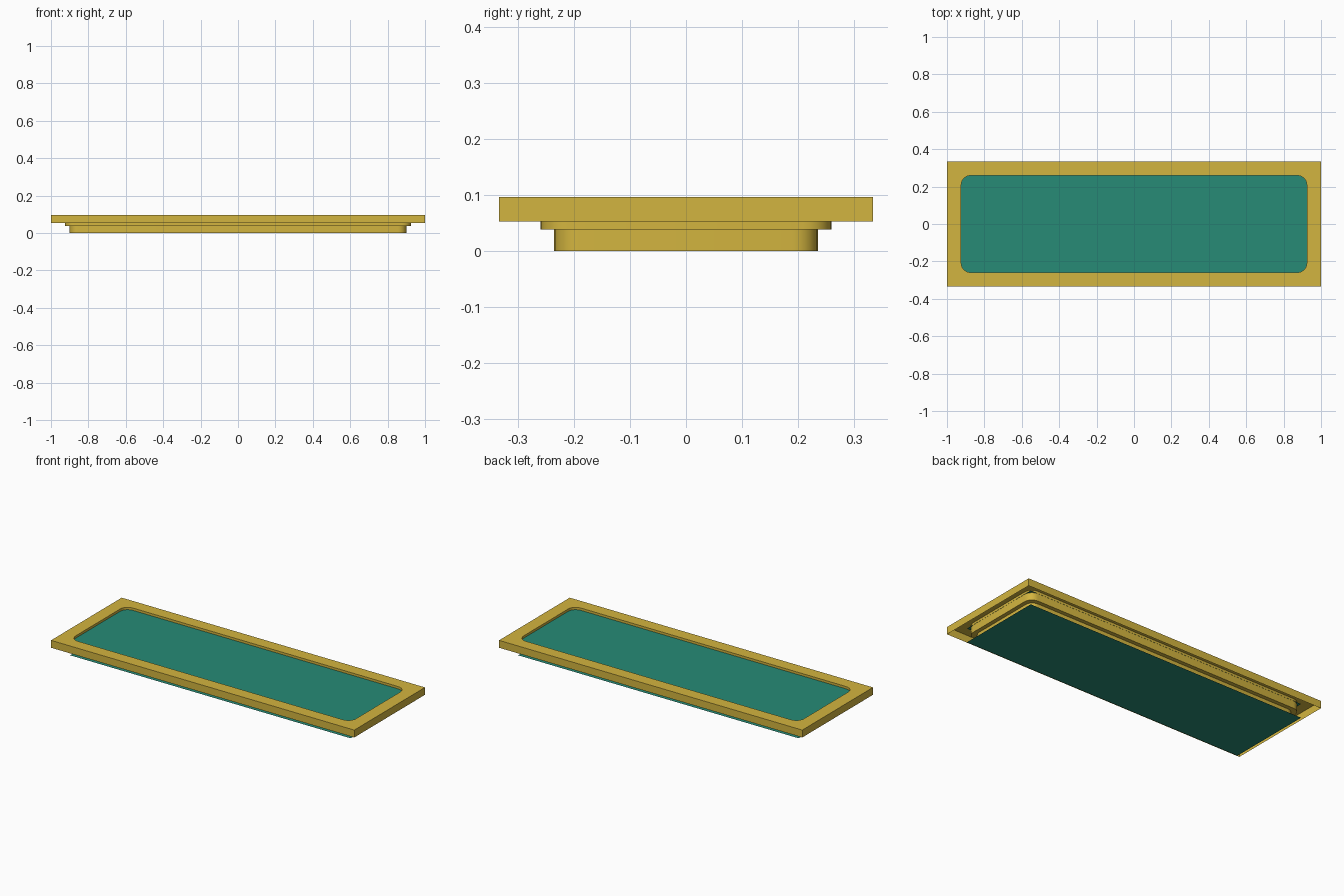
import bpy, bmesh, math

if "Cube" in bpy.data.objects:
    bpy.data.objects.remove(bpy.data.objects["Cube"])

HX, HY = 1.0, 0.333        # outer frame half sizes
OX, OY = 0.924, 0.259      # opening half sizes
WX, WY = 0.90, 0.235       # lower wall half sizes
Z_TOP, Z_SKIRT, Z_STEP = 0.097, 0.053, 0.039
SEG = 6                    # segments per rounded corner


def material(name, color):
    m = bpy.data.materials.new(name)
    m.diffuse_color = color
    m.use_nodes = True
    m.node_tree.nodes["Principled BSDF"].inputs["Base Color"].default_value = m.diffuse_color
    return m


gold = material("gold", (0.65, 0.46, 0.05, 1))
teal = material("teal", (0.02, 0.26, 0.18, 1))


def finish(bm, name, mat, smooth=False):
    mesh = bpy.data.meshes.new(name)
    bm.to_mesh(mesh)
    bm.free()
    mesh.materials.append(mat)
    ob = bpy.data.objects.new(name, mesh)
    bpy.context.collection.objects.link(ob)
    if smooth:
        bpy.ops.object.select_all(action='DESELECT')
        ob.select_set(True)
        bpy.context.view_layer.objects.active = ob
        bpy.ops.object.shade_smooth_by_angle(angle=math.radians(30))
    return ob


def rounded_loop(bm, hx, hy, r, z):
    """Counter-clockwise ring of verts, SEG + 1 per corner."""
    ring = []
    for k, (sx, sy) in enumerate([(1, 1), (-1, 1), (-1, -1), (1, -1)]):
        for i in range(SEG + 1):
            a = math.pi / 2 * (k + i / SEG)
            ring.append(bm.verts.new((sx * (hx - r) + r * math.cos(a),
                                      sy * (hy - r) + r * math.sin(a), z)))
    return ring


def rect_loop(bm, hx, hy, z):
    return [bm.verts.new((sx * hx, sy * hy, z))
            for sx, sy in [(1, 1), (-1, 1), (-1, -1), (1, -1)]]


def bridge(bm, upper, lower):
    n = len(upper)
    for i in range(n):
        j = (i + 1) % n
        bm.faces.new((upper[i], lower[i], lower[j], upper[j]))


# frame: flat top with rounded opening, open-bottomed outer skirt,
# and a stepped rim dropping from the opening
bm = bmesh.new()
outer = rect_loop(bm, HX, HY, Z_TOP)
bridge(bm, outer, rect_loop(bm, HX, HY, Z_SKIRT))
rings = [rounded_loop(bm, OX, OY, 0.05, Z_TOP),
         rounded_loop(bm, OX, OY, 0.05, Z_STEP),
         rounded_loop(bm, WX, WY, 0.045, Z_STEP),
         rounded_loop(bm, WX, WY, 0.045, 0.0)]
for a, b in zip(rings, rings[1:]):
    bridge(bm, a, b)
hole = rings[0]
for k in range(4):
    s = k * (SEG + 1)
    for i in range(SEG):
        bm.faces.new((outer[k], hole[s + i + 1], hole[s + i]))
    nxt = (s + SEG + 1) % len(hole)
    bm.faces.new((outer[k], outer[(k + 1) % 4], hole[nxt], hole[s + SEG]))
finish(bm, "frame", gold, smooth=True)


# front and back sheets
def sheet(name, z, up):
    bm = bmesh.new()
    loop = rect_loop(bm, OX + 0.001, OY + 0.001, z)
    bm.faces.new(loop if up else loop[::-1])
    finish(bm, name, teal)


sheet("front_panel", 0.083, True)
sheet("back_panel", 0.0, False)
